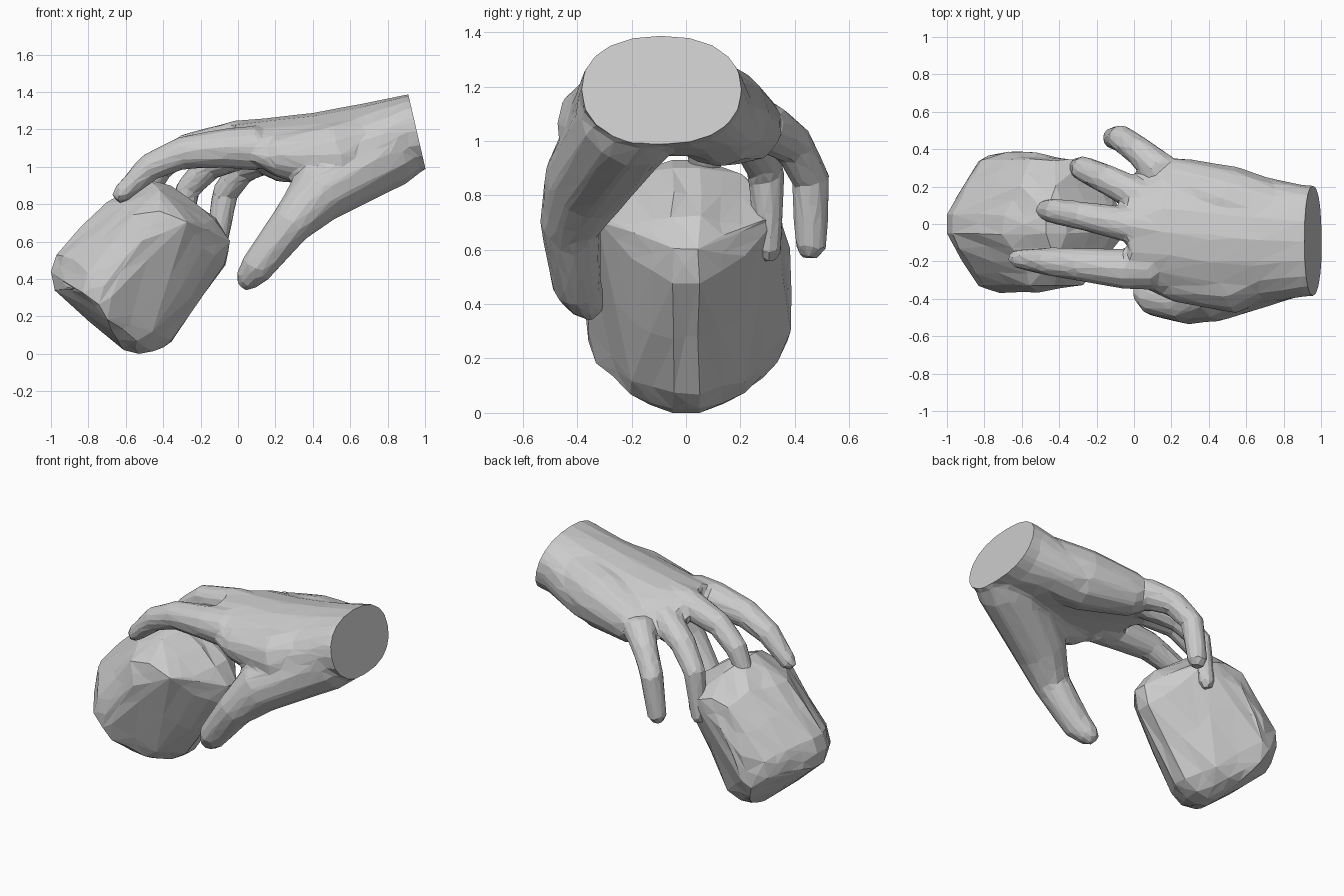
import bpy, bmesh, math, random
from mathutils import Vector

if "Cube" in bpy.data.objects:
    bpy.data.objects.remove(bpy.data.objects["Cube"])
random.seed(4)


def bridge(bm, rings):
    """Skin a list of equal-sized vertex rings and cap both ends."""
    n = len(rings[0])
    for a, b in zip(rings, rings[1:]):
        for i in range(n):
            j = (i + 1) % n
            bm.faces.new((a[i], a[j], b[j], b[i]))
    bm.faces.new(rings[0][::-1])
    bm.faces.new(rings[-1])


def tube(bm, path, n=12):
    """Finger: round rings along (x, y, z, radius) points with a domed tip."""
    pts = [Vector(p[:3]) for p in path]
    rad = [p[3] + .004 for p in path]
    d = (pts[-1] - pts[-2]).normalized()
    pts.append(pts[-1] + d * rad[-1] * 0.75)
    rad.append(rad[-1] * 0.55)
    rings = []
    for i, p in enumerate(pts):
        t = (pts[min(i + 1, len(pts) - 1)] - pts[max(i - 1, 0)]).normalized()
        u = t.cross(Vector((0, 1, 0))).normalized()
        v = t.cross(u)
        rings.append([bm.verts.new(p + rad[i] * (u * math.cos(a) + v * math.sin(a)))
                      for a in (math.tau * k / n for k in range(n))])
    bridge(bm, rings)


def finish(bm, name):
    bmesh.ops.recalc_face_normals(bm, faces=bm.faces)
    me = bpy.data.meshes.new(name)
    bm.to_mesh(me)
    bm.free()
    ob = bpy.data.objects.new(name, me)
    bpy.context.collection.objects.link(ob)
    return ob


# Palm and forearm: (x, y, z, half width, half height)
bm = bmesh.new()
palm = [(1.08, -.09, 1.2, .285, .2), (.9, -.09, 1.178, .3, .208), (.65, -.085, 1.14, .35, .195),
        (.4, -.07, 1.125, .38, .165), (.15, -.04, 1.13, .35, .13), (-.03, -.07, 1.135, .23, .095)]
rings = []
for x, y, z, w, h in palm:
    arch = 0.65 if x < .8 else 0
    ring = []
    for k in range(20):
        a = math.tau * k / 20
        c, s = (math.copysign(abs(f) ** .88, f) for f in (math.cos(a), math.sin(a)))
        ring.append(bm.verts.new((x, y + w * c, z + h * s - arch * (w * c) ** 2)))
    rings.append(ring)
bridge(bm, rings)

# Four fingers
index = [(.1, -.23, 1.1, .12), (-.05, -.24, 1.1, .104), (-.3, -.215, 1.075, .085),
         (-.47, -.2, 1.0, .071), (-.63, -.185, .85, .047)]
middle = [(.2, -.05, 1.15, .11), (0, -.01, 1.155, .092), (-.28, .045, 1.1, .073),
          (-.42, .068, .99, .066), (-.485, .075, .85, .05)]
ring_finger = [(.05, .14, 1.09, .09), (-.15, .24, 1.01, .076), (-.27, .295, .88, .065),
               (-.31, .305, .595, .046)]
little = [(.15, .28, 1.06, .095), (.02, .395, .985, .074), (-.07, .458, .86, .068),
          (-.11, .46, .61, .057)]
# Thumb and the fleshy pads on both sides of the palm
thumb = [(.95, -.12, 1.17, .17), (.8, -.21, 1.08, .195), (.42, -.365, .85, .16),
         (.28, -.425, .69, .11), (.1, -.4, .46, .087), (.05, -.36, .4, .065)]
thumb_pad = [(.9, -.13, 1.17, .18), (.5, -.295, 1.05, .185), (.2, -.3, 1.06, .11)]
heel_pad = [(.9, 0, 1.17, .17), (.5, .125, 1.09, .185), (.2, .23, 1.05, .13)]
for f in (index, middle, ring_finger, little, thumb, thumb_pad, heel_pad):
    tube(bm, f)
hand = finish(bm, "hand")

# Fuse into one skin, then reduce to low-poly facets
m = hand.modifiers.new("fuse", 'REMESH')
m.mode, m.voxel_size = 'VOXEL', 0.018
m = hand.modifiers.new("soften", 'SMOOTH')
m.factor, m.iterations = 0.5, 6
m = hand.modifiers.new("facets", 'DECIMATE')
m.ratio = 0.05
dg = bpy.context.evaluated_depsgraph_get()
mesh = bpy.data.meshes.new_from_object(hand.evaluated_get(dg))
hand.modifiers.clear()

# Slice the wrist flat
bm = bmesh.new()
bm.from_mesh(mesh)
bmesh.ops.bisect_plane(bm, geom=bm.verts[:] + bm.edges[:] + bm.faces[:],
                       plane_co=(.955, 0, 1.195), plane_no=(.39, 0, .09), clear_outer=True)
bmesh.ops.contextual_create(bm, geom=[e for e in bm.edges if e.is_boundary])
bmesh.ops.recalc_face_normals(bm, faces=bm.faces)
bm.to_mesh(mesh)
bm.free()
hand.data = mesh
for p in mesh.polygons:
    p.use_smooth = False

# Rock: hull of the middle outline and the smaller outlines stepping to both sides
core = [(-1, .44), (-.97, .53), (-.7, .81), (-.47, .93), (-.36, .9), (-.12, .72), (-.05, .6),
        (-.07, .48), (-.3, .17), (-.36, .07), (-.45, .015), (-.53, 0), (-.61, .02), (-.98, .34)]
inner = [(-.89, .5), (-.6, .81), (-.42, .88), (-.18, .7), (-.18, .57), (-.46, .12),
         (-.55, .07), (-.64, .08), (-.91, .36)]
side = [(-.83, .33), (-.81, .44), (-.55, .74), (-.42, .77), (-.28, .71), (-.63, .33), (-.7, .19)]
flank = [(-.74, .27), (-.68, .46), (-.52, .6), (-.68, .3)]
bm = bmesh.new()
for outline, ys in ((core, (-.05, .05)), (inner, (-.2, .21)), (side, (-.325, .34)), (flank, (-.365, .38))):
    for y in ys:
        for x, z in outline:
            bm.verts.new((x, y, z))
bmesh.ops.convex_hull(bm, input=bm.verts)
bmesh.ops.delete(bm, geom=[v for v in bm.verts if not v.link_faces], context='VERTS')
bmesh.ops.subdivide_edges(bm, edges=[e for e in bm.edges if e.calc_length() > .14], cuts=1,
                          use_grid_fill=True)
bmesh.ops.triangulate(bm, faces=bm.faces)
for v in bm.verts:
    if .03 < v.co.z < .88 and v.co.x > -.95:
        v.co += Vector([random.uniform(-.008, .008) for _ in range(3)])
finish(bm, "rock")
